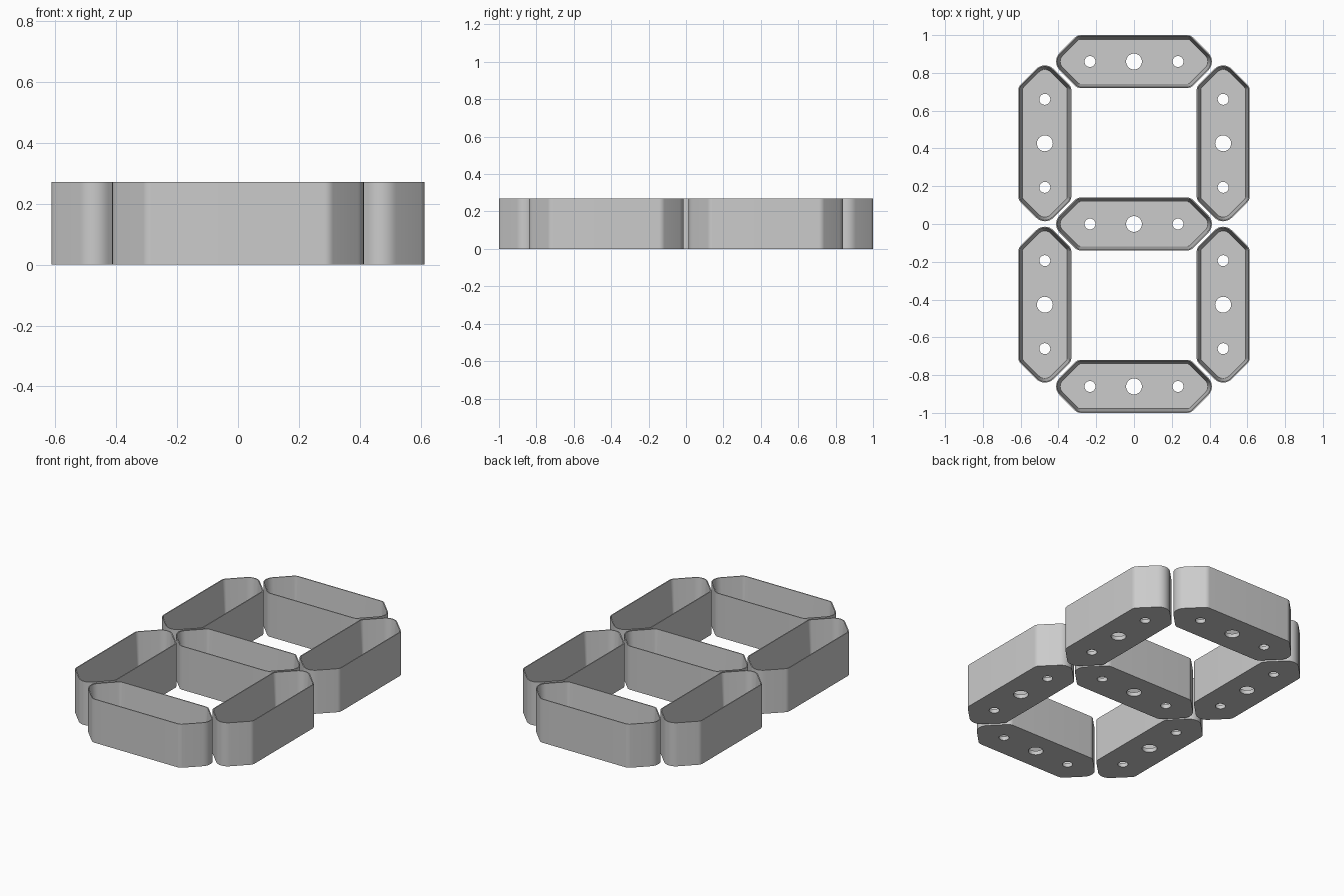
import bpy, bmesh, math
from mathutils import Vector

cube = bpy.data.objects.get("Cube")
if cube:
    bpy.data.objects.remove(cube, do_unlink=True)

HALF_WIDTH, TIP, HEIGHT, FLOOR = 0.14, 0.44, 0.27, 0.025
RIM, WALL = 0.006, 0.022
TIP_RADIUS, SHOULDER_RADIUS = 0.066, 0.04
STEPS = 8

grey = bpy.data.materials.new("plain grey")
grey.use_nodes = True
grey.diffuse_color = (0.6, 0.6, 0.6, 1)
grey.node_tree.nodes["Principled BSDF"].inputs["Base Color"].default_value = grey.diffuse_color


def outline(inset):
    """Pointed bar with rounded corners, shrunk evenly by inset."""
    w, tip = HALF_WIDTH - inset, TIP - inset * math.sqrt(2)
    s = tip - w
    corners = [Vector(c) for c in
               ((tip, 0), (s, w), (-s, w), (-tip, 0), (-s, -w), (s, -w))]
    points = []
    for i, p in enumerate(corners):
        a = (corners[i - 1] - p).normalized()
        b = (corners[(i + 1) % 6] - p).normalized()
        r = (SHOULDER_RADIUS if i % 3 else TIP_RADIUS) - inset
        half = a.angle(b) / 2
        centre = p + (a + b).normalized() * r / math.sin(half)
        start = p + a * r / math.tan(half) - centre
        angle = math.atan2(start.y, start.x)
        for k in range(STEPS + 1):
            t = angle + (math.pi - 2 * half) * k / STEPS
            points.append(centre + Vector((math.cos(t), math.sin(t))) * r)
    return points


def circle(x, r, n=32):
    return [Vector((x + r * math.cos(k * math.tau / n), r * math.sin(k * math.tau / n)))
            for k in range(n)]


def ring(bm, points, z):
    return [bm.verts.new((p.x, p.y, z)) for p in points]


def bridge(bm, lower, upper):
    n = len(lower)
    for i in range(n):
        j = (i + 1) % n
        bm.faces.new((lower[i], lower[j], upper[j], upper[i]))


def fill(bm, loops):
    edges = [bm.edges.get((l[i - 1], l[i])) for l in loops for i in range(len(l))]
    bmesh.ops.triangle_fill(bm, edges=edges, use_beauty=True, normal=(0, 0, 1))


# Open tray: outer wall, thin rim, tapered inner wall, pierced floor
bm = bmesh.new()
walls = [ring(bm, outline(d), z) for d, z in
         ((0, 0), (0, HEIGHT), (RIM, HEIGHT), (WALL, FLOOR))]
for low, high in zip(walls, walls[1:]):
    bridge(bm, low, high)
under, above = [walls[0]], [walls[-1]]
for x, r in ((-0.233, 0.029), (0, 0.042), (0.233, 0.029)):
    under.append(ring(bm, circle(x, r), 0))
    above.append(ring(bm, circle(x, r), FLOOR))
    bridge(bm, under[-1], above[-1])
fill(bm, under)
fill(bm, above)
bmesh.ops.recalc_face_normals(bm, faces=bm.faces)
tray = bpy.data.meshes.new("tray")
bm.to_mesh(tray)
bm.free()
tray.materials.append(grey)

# Three crosswise trays and four lengthwise trays
places = [("back_tray", 0, 0.86, 0), ("middle_tray", 0, 0, 0), ("front_tray", 0, -0.86, 0)]
for side, x in (("left", 0.472), ("right", -0.472)):
    for end, y in (("back", 0.427), ("front", -0.427)):
        places.append((f"{end}_{side}_tray", x, y, math.pi / 2))

bpy.ops.object.select_all(action="DESELECT")
for name, x, y, turn in places:
    ob = bpy.data.objects.new(name, tray.copy())
    ob.location = (x, y, 0)
    ob.rotation_euler.z = turn
    bpy.context.collection.objects.link(ob)
    ob.select_set(True)
    bpy.context.view_layer.objects.active = ob
bpy.ops.object.shade_smooth_by_angle(angle=math.radians(30))
